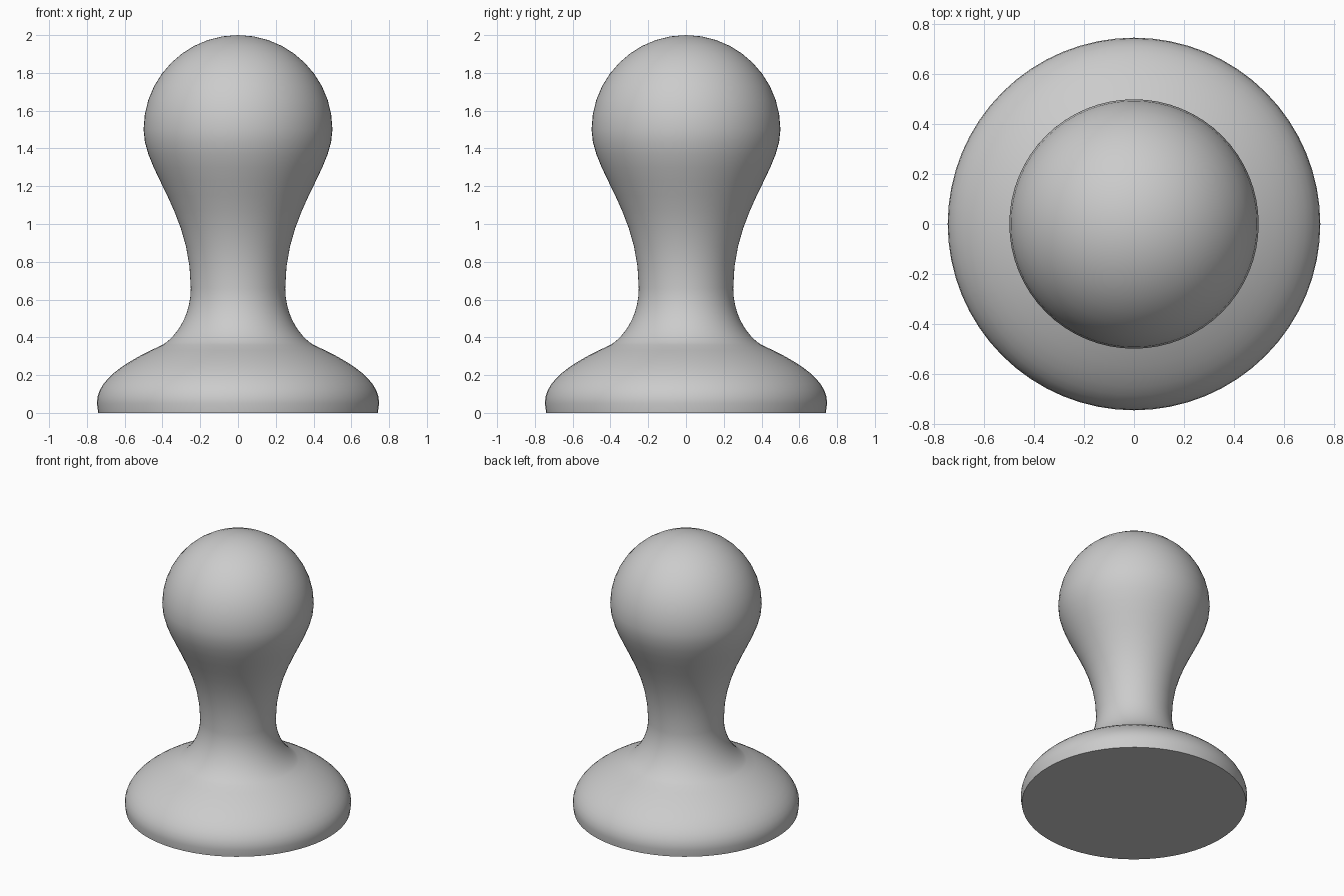
import bpy
import bmesh
import math
from mathutils import Vector
from mathutils.geometry import interpolate_bezier

cube = bpy.data.objects.get("Cube")
if cube:
    bpy.data.objects.remove(cube, do_unlink=True)

SIDES = 64
STEPS = 10

# Plain grey material
grey = bpy.data.materials.new("plain_grey")
grey.use_nodes = True
colour = (0.6, 0.6, 0.6, 1)
grey.diffuse_color = colour
grey.node_tree.nodes["Principled BSDF"].inputs["Base Color"].default_value = colour

# Half outline as Bezier spans: start, handle, handle, end (radius, height)
spans = [
    ((0, 2), (0.276, 2), (0.5, 1.776), (0.5, 1.5)),           # round head
    ((0.5, 1.5), (0.5, 1.28), (0.25, 1.07), (0.25, 0.66)),    # taper to waist
    ((0.25, 0.66), (0.25, 0.5), (0.34, 0.395), (0.4, 0.36)),  # flare
    ((0.4, 0.36), (0.61, 0.265), (0.75, 0.17), (0.747, 0.05)),  # foot
]
outline = [Vector((0, 0, 2))]
for span in spans:
    points = [Vector((r, 0, z)) for r, z in span]
    outline += interpolate_bezier(*points, STEPS + 1)[1:]
outline += [Vector((0.74, 0, 0)), Vector((0, 0, 0))]

# Turn the outline around the upright axis
bm = bmesh.new()
verts = [bm.verts.new(p) for p in outline]
edges = [bm.edges.new(pair) for pair in zip(verts, verts[1:])]
bmesh.ops.spin(bm, geom=verts + edges, cent=(0, 0, 0), axis=(0, 0, 1),
               angle=math.tau, steps=SIDES, use_duplicate=False)
bmesh.ops.remove_doubles(bm, verts=bm.verts, dist=0.0001)
bmesh.ops.recalc_face_normals(bm, faces=bm.faces)
mesh = bpy.data.meshes.new("turned_body")
bm.to_mesh(mesh)
bm.free()
mesh.materials.append(grey)

body = bpy.data.objects.new("turned_body", mesh)
bpy.context.collection.objects.link(body)
bpy.ops.object.select_all(action="DESELECT")
body.select_set(True)
bpy.context.view_layer.objects.active = body
bpy.ops.object.shade_smooth_by_angle(angle=math.radians(40))
